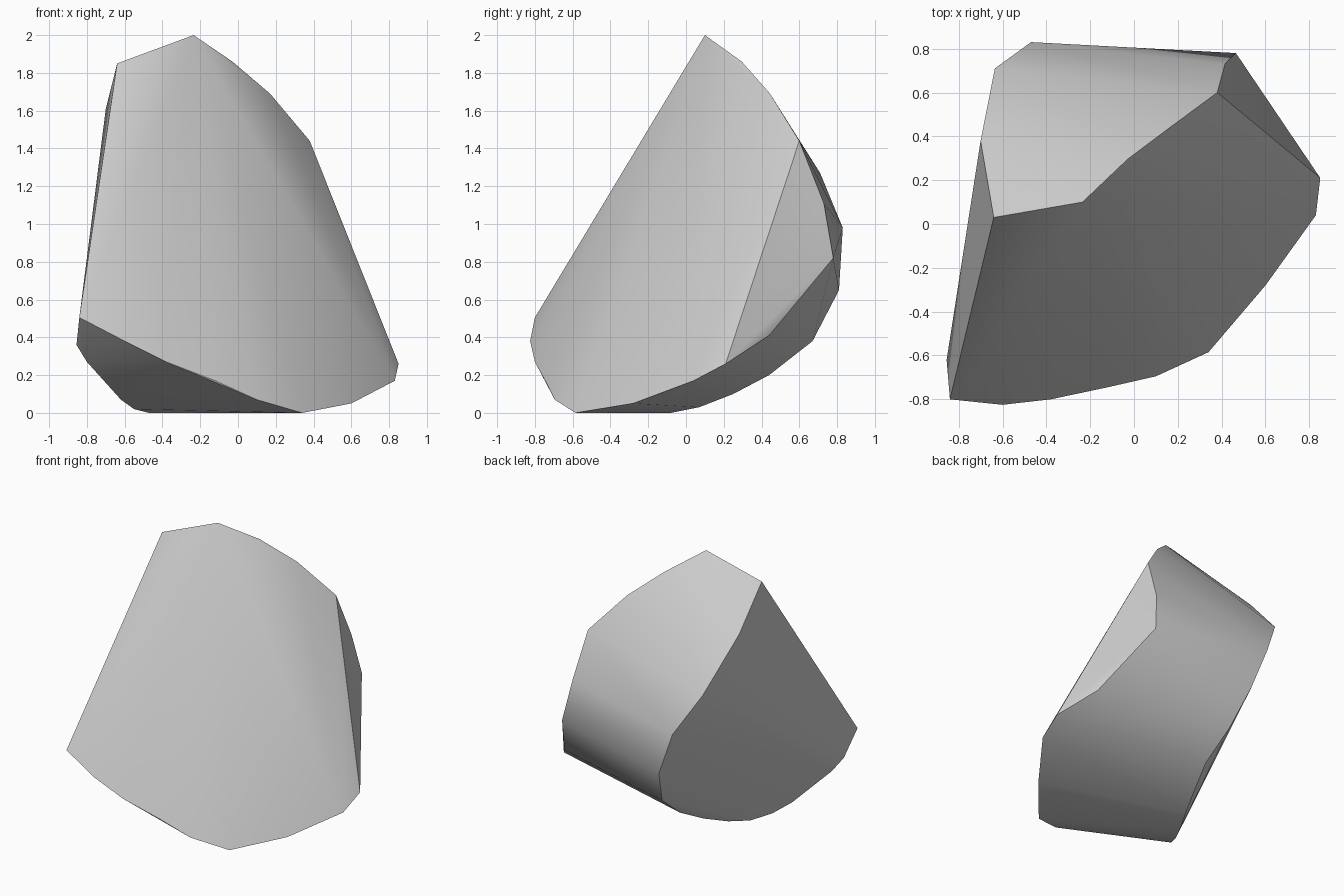
import bpy
import bmesh
import math

# Remove the default object only
default_object = bpy.data.objects.get("Cube")
if default_object:
    bpy.data.objects.remove(default_object, do_unlink=True)


def make_material(name, colour):
    """Create one flat material with matching viewport and render colour."""
    material = bpy.data.materials.new(name)
    material.use_nodes = True
    material.diffuse_color = colour
    shader = material.node_tree.nodes["Principled BSDF"]
    shader.inputs["Base Color"].default_value = colour
    shader.inputs["Roughness"].default_value = 0.8
    return material


def make_convex_solid(name, rims, material, sharp_angle):
    """Wrap a tight convex skin around several rim profiles."""
    mesh = bpy.data.meshes.new(name)
    solid = bpy.data.objects.new(name, mesh)
    bpy.context.collection.objects.link(solid)
    shell = bmesh.new()
    for rim in rims:
        for point in rim:
            shell.verts.new(point)
    hull = bmesh.ops.convex_hull(shell, input=list(shell.verts))
    unused = [item for item in hull["geom_interior"]
              if isinstance(item, bmesh.types.BMVert)]
    bmesh.ops.delete(shell, geom=unused, context="VERTS")
    bmesh.ops.recalc_face_normals(shell, faces=list(shell.faces))
    shell.to_mesh(mesh)
    shell.free()
    mesh.materials.append(material)

    # Soft shading inside each broken face, crisp ridges between them
    bpy.ops.object.select_all(action="DESELECT")
    solid.select_set(True)
    bpy.context.view_layer.objects.active = solid
    bpy.ops.object.shade_smooth_by_angle(angle=sharp_angle)
    return solid


# Upper ridge of the broad front face
top_ridge = [(-.64, .03, 1.85), (-.235, .1, 2), (-.03, .295, 1.86),
             (.17, .445, 1.69), (.38, .6, 1.44)]

# Lower rim of the front face, running from its left end to its right end
bottom_rim = [(.85, .21, .26), (.83, .04, .17), (.6, -.28, .05),
              (.34, -.585, 0), (.1, -.695, .07), (-.12, -.745, .17),
              (-.38, -.8, .27), (-.6, -.825, .38), (-.84, -.8, .505)]

# Curved rim of the side face, from the upper back round to the underside
side_rim = [(-.7, .38, 1.61), (-.635, .71, 1.27), (-.47, .83, .98),
            (-.345, .81, .65), (-.275, .67, .38), (-.257, .44, .2),
            (-.32, .25, .1), (-.393, .07, .03), (-.47, -.08, 0),
            (-.55, -.22, .02), (-.62, -.354, .07), (-.8, -.56, .27),
            (-.855, -.62, .36)]

# Small chipped facet on the opposite side
chip_rim = [(.415, .73, 1.11), (.465, .78, .82), (.685, .44, .41)]

stone = make_material("stone grey", (.6, .6, .6, 1))
make_convex_solid("rock_chunk", [top_ridge, bottom_rim, side_rim, chip_rim],
                  stone, math.radians(30))
